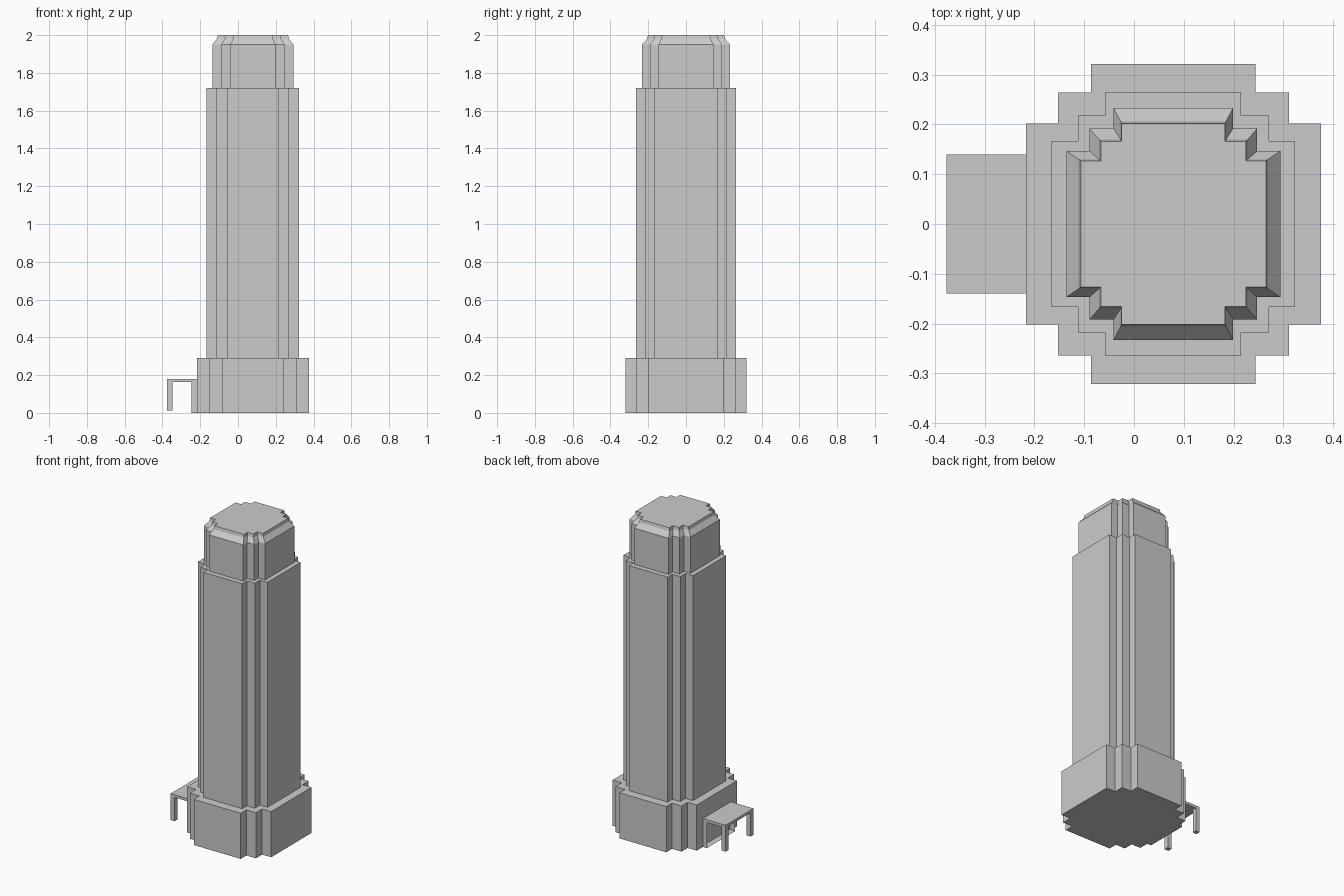
import bpy
import bmesh

cube = bpy.data.objects.get("Cube")
if cube:
    bpy.data.objects.remove(cube, do_unlink=True)

grey = bpy.data.materials.new("stone grey")
grey.use_nodes = True
colour = (0.6, 0.6, 0.6, 1)
grey.diffuse_color = colour
grey.node_tree.nodes["Principled BSDF"].inputs["Base Color"].default_value = colour

CENTRE_X = 0.079


def finish(name, bm):
    bmesh.ops.recalc_face_normals(bm, faces=bm.faces)
    mesh = bpy.data.meshes.new(name)
    bm.to_mesh(mesh)
    bm.free()
    mesh.materials.append(grey)
    obj = bpy.data.objects.new(name, mesh)
    bpy.context.collection.objects.link(obj)
    return obj


def stepped_outline(scale):
    """Rectangle with two notches in every corner, counter-clockwise."""
    xs = [0.296, 0.232, 0.165]
    ys = [0.202, 0.264, 0.321]
    corner = []
    for i in range(3):
        corner.append((xs[i], ys[i]))
        if i < 2:
            corner.append((xs[i + 1], ys[i]))
    flipped = [(-x, y) for x, y in reversed(corner)]
    half = corner + flipped
    full = half + [(-x, -y) for x, y in half]
    return [(CENTRE_X + x * scale, y * scale) for x, y in full]


def stepped_tier(name, levels):
    """Stack of (scale, height) outlines joined into one closed solid."""
    bm = bmesh.new()
    rings = [[bm.verts.new((x, y, z)) for x, y in stepped_outline(s)]
             for s, z in levels]
    for low, high in zip(rings, rings[1:]):
        n = len(low)
        for i in range(n):
            j = (i + 1) % n
            bm.faces.new((low[i], low[j], high[j], high[i]))
    bm.faces.new(rings[0][::-1])
    bm.faces.new(rings[-1])
    return finish(name, bm)


def box_mesh(low, high):
    bm = bmesh.new()
    bmesh.ops.create_cube(bm, size=1)
    for v in bm.verts:
        v.co = [high[i] if v.co[i] > 0 else low[i] for i in range(3)]
    return bm


# Tower: base, shaft and bevelled crown
stepped_tier("tower_base", [(1, 0), (1, 0.29)])
stepped_tier("tower_shaft", [(0.826, 0.29), (0.826, 1.72)])
stepped_tier("tower_crown", [(0.726, 1.72), (0.726, 1.95),
                             (0.642, 1.98), (0.628, 2.0)])

# Entrance canopy with two outer posts
finish("canopy_roof", box_mesh((-0.376, -0.14, 0.163), (-0.215, 0.14, 0.18)))
for side, name in ((-1, "canopy_post_front"), (1, "canopy_post_back")):
    edges = sorted((side * 0.14, side * 0.112))
    finish(name, box_mesh((-0.376, edges[0], 0.012), (-0.348, edges[1], 0.163)))

# Entrance surround with a recessed doorway
bm = box_mesh((-0.245, -0.14, 0), (-0.215, 0.14, 0.163))
bm.normal_update()
door = min(bm.faces, key=lambda f: f.calc_center_median().x)
bmesh.ops.inset_region(bm, faces=[door], thickness=0.016)
for v in door.verts:
    v.co.x += 0.024
finish("entrance_surround", bm)
